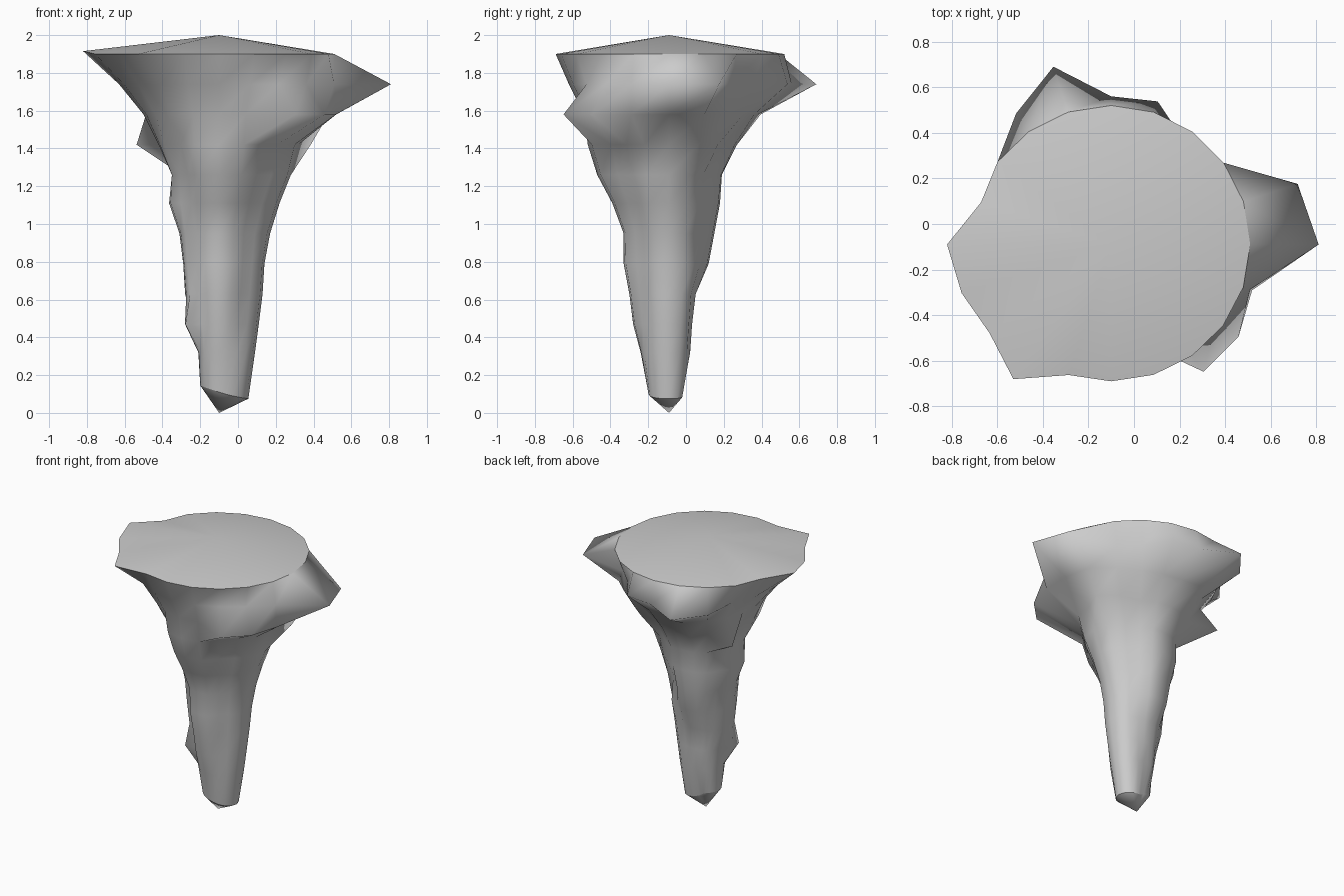
import bpy, bmesh, math

if "Cube" in bpy.data.objects:
    bpy.data.objects.remove(bpy.data.objects["Cube"])

CX, CY, SEG = -0.10, -0.09, 20

# Ring heights and radii toward +x, +y, -x, -y
Z = [0.11, 0.32, 0.47, 0.63, 0.79, 0.95, 1.11, 1.26, 1.42, 1.58, 1.74, 1.90]
PROFILES = [
    [.155, .19, .21, .23, .24, .27, .32, .38, .42, .52, .56, .61],
    [.05, .11, .12, .14, .21, .24, .27, .28, .36, .47, .55, .61],
    [.10, .11, .14, .18, .19, .21, .265, .25, .32, .40, .53, .62],
    [.11, .15, .19, .21, .24, .24, .30, .38, .43, .45, .53, .60],
]

# Rocky bulges: ring -> {segment: radius}
BULGES = {
    11: {10: .72, 9: .60, 11: .69, 12: .66, 13: .73},
    10: {0: .91, 1: .86, 19: .64, 18: .57, 17: .54, 4: .66, 5: .65, 6: .82, 7: .71},
    9: {0: .62, 1: .61, 2: .54, 19: .65, 18: .69, 17: .69, 6: .51},
    8: {8: .54, 1: .51, 2: .44},
    7: {12: .26, 13: .28, 2: .31, 3: .28},
    6: {11: .27, 12: .25, 13: .25, 2: .28, 3: .27},
    5: {2: .22, 3: .21},
    2: {11: .19, 12: .22},
}
# Vertical grooves along the shaft: segment -> scale
GROOVES = {3: .92, 8: .94, 13: .88, 17: .88, 18: .90}


def radius(ring, seg):
    bulge = BULGES.get(ring, {}).get(seg)
    if bulge:
        return bulge
    q, f = divmod(seg * 4 / SEG, 1)
    t = (1 - math.cos(f * math.pi)) / 2
    a, b = PROFILES[int(q) % 4][ring], PROFILES[(int(q) + 1) % 4][ring]
    groove = GROOVES.get(seg, 1) if 2 <= ring <= 8 else 1
    return (a * (1 - t) + b * t) * groove


# Stalactite body
bm = bmesh.new()
rings = []
for i, z in enumerate(Z):
    row = []
    for s in range(SEG):
        a = s * math.tau / SEG
        r = radius(i, s)
        # The lowest ring tilts up toward -x
        dz = -0.035 * math.cos(a) if i == 0 else 0
        row.append(bm.verts.new((CX + r * math.cos(a), CY + r * math.sin(a), z + dz)))
    rings.append(row)
rings[-1][10].co.z = 1.915
tip = bm.verts.new((CX, CY, 0))
crown = bm.verts.new((CX, CY, 2))
for s in range(SEG):
    n = (s + 1) % SEG
    for lo, hi in zip(rings, rings[1:]):
        bm.faces.new((lo[s], lo[n], hi[n], hi[s]))
    bm.faces.new((tip, rings[0][n], rings[0][s]))
    bm.faces.new((crown, rings[-1][s], rings[-1][n]))
bmesh.ops.recalc_face_normals(bm, faces=bm.faces)

# Smooth rock, crisp edges only around the cap and the tip
for f in bm.faces:
    f.smooth = True
for row in (rings[0], rings[-1]):
    for s in range(SEG):
        bm.edges.get((row[s], row[(s + 1) % SEG])).smooth = False

mesh = bpy.data.meshes.new("rock_spike")
bm.to_mesh(mesh)
bm.free()
obj = bpy.data.objects.new("rock_spike", mesh)
bpy.context.collection.objects.link(obj)
